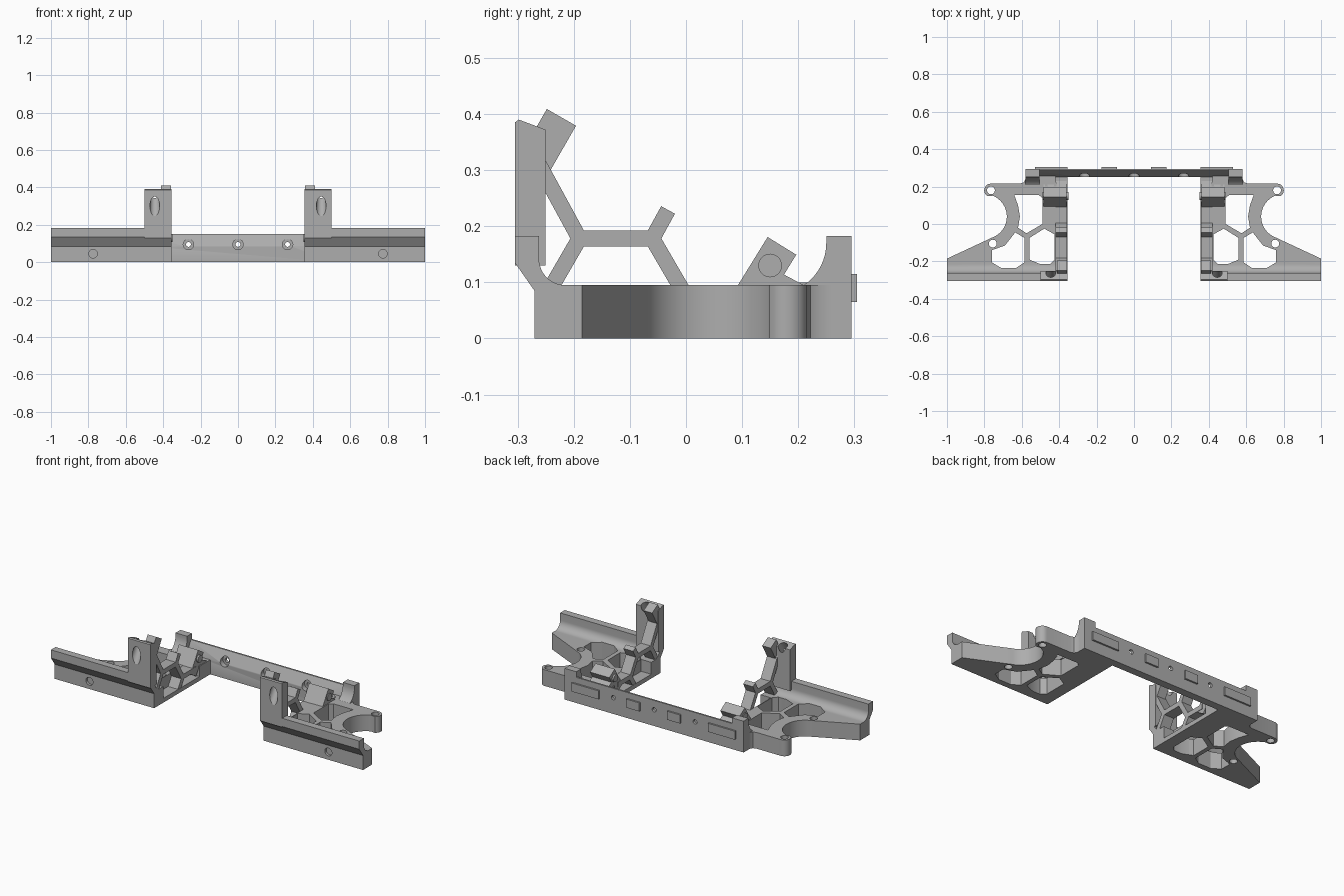
import bpy, bmesh, math
from mathutils import Vector

if "Cube" in bpy.data.objects:
    bpy.data.objects.remove(bpy.data.objects["Cube"])

grey = bpy.data.materials.new("plain grey")
grey.use_nodes = True
colour = (0.42, 0.42, 0.42, 1)
grey.diffuse_color = colour
grey.node_tree.nodes["Principled BSDF"].inputs["Base Color"].default_value = colour


def arc(cx, cy, r, a0, a1, n=12):
    angles = [math.radians(a0 + (a1 - a0) * i / n) for i in range(n + 1)]
    return [(cx + r * math.cos(a), cy + r * math.sin(a)) for a in angles]


def add_object(name, bm):
    bmesh.ops.recalc_face_normals(bm, faces=bm.faces)
    mesh = bpy.data.meshes.new(name)
    bm.to_mesh(mesh)
    bm.free()
    mesh.materials.append(grey)
    obj = bpy.data.objects.new(name, mesh)
    bpy.context.collection.objects.link(obj)
    return obj


def prism(name, pts, axis, a, b):
    """Extrude a profile: (y, z) points along x, or (x, y) points along z."""
    bm = bmesh.new()
    place = (lambda p: (a, *p)) if axis == "x" else (lambda p: (*p, a))
    face = bm.faces.new([bm.verts.new(place(p)) for p in pts])
    moved = bmesh.ops.extrude_face_region(bm, geom=[face])["geom"]
    step = Vector((b - a, 0, 0)) if axis == "x" else Vector((0, 0, b - a))
    bmesh.ops.translate(bm, vec=step, verts=[v for v in moved if isinstance(v, bmesh.types.BMVert)])
    return add_object(name, bm)


def rod(name, p, q, r, sides=24):
    p, q = Vector(p), Vector(q)
    bm = bmesh.new()
    bmesh.ops.create_cone(bm, cap_ends=True, segments=sides, radius1=r, radius2=r, depth=(q - p).length)
    bm.transform((q - p).to_track_quat("Z", "Y").to_matrix().to_4x4())
    bmesh.ops.translate(bm, vec=(p + q) / 2, verts=bm.verts)
    return add_object(name, bm)


def strut(name, p, q, width, x0=0.357, x1=0.42):
    """Flat bar between two (y, z) points."""
    p, q = Vector(p), Vector(q)
    side = (q - p).orthogonal().normalized() * width / 2
    return prism(name, [tuple(p + side), tuple(q + side), tuple(q - side), tuple(p - side)], "x", x0, x1)


def box(name, x0, x1, y0, y1, z0, z1):
    return prism(name, [(x0, y0), (x1, y0), (x1, y1), (x0, y1)], "z", z0, z1)


def finish(obj, cutters=(), mirror=True):
    """Cut, mirror to the other side, then bake and shade."""
    for cutter in cutters:
        cutter.hide_render = True
        mod = obj.modifiers.new("cut", "BOOLEAN")
        mod.operation, mod.solver, mod.object = "DIFFERENCE", "EXACT", cutter
    if mirror:
        obj.modifiers.new("mirror", "MIRROR").use_mirror_merge = False
    bpy.context.view_layer.update()
    deps = bpy.context.evaluated_depsgraph_get()
    mesh = bpy.data.meshes.new_from_object(obj.evaluated_get(deps))
    obj.modifiers.clear()
    obj.data = mesh
    bpy.ops.object.select_all(action="DESELECT")
    obj.select_set(True)
    bpy.context.view_layer.objects.active = obj
    bpy.ops.object.shade_smooth_by_angle(angle=math.radians(30))


# Cutters for the floor openings and screw holes
openings = [
    prism("opening_cutter", pts, "z", -0.1, 0.3) for pts in (
        [(0.49, 0.14), (0.51, 0.155), (0.64, 0.155), (0.62, 0.1), (0.61, 0.04), (0.62, -0.02), (0.575, -0.05), (0.49, 0)],
        [(0.56, -0.075), (0.48, -0.025), (0.425, -0.055), (0.425, -0.19), (0.45, -0.215), (0.5, -0.215), (0.56, -0.19)],
        [(0.585, -0.075), (0.635, -0.045), (0.69, -0.115), (0.76, -0.14), (0.76, -0.205), (0.71, -0.235),
         (0.63, -0.235), (0.585, -0.205)],
    )]
ear_holes = [rod("ear_hole_cutter", (x, y, -0.1), (x, y, 0.2), 0.021) for x, y in ((0.755, -0.105), (0.765, 0.18))]
front_hole = rod("front_hole_cutter", (0.775, -0.3, 0.045), (0.775, -0.255, 0.045), 0.023)
slot = rod("slot_cutter", (0.445, -0.365, 0.195), (0.445, -0.215, 0.455), 0.026)
corner_hole = rod("corner_hole_cutter", (0.445, 0.21, 0.03), (0.445, 0.21, 0.2), 0.018)

# Floor plate with the round bite and the two screw ears
outline = ([(0.42, -0.2), (1, -0.2), (1, -0.185), (0.785, -0.085)]
           + arc(0.8, 0.04, 0.12, 252, 112, 24)
           + arc(0.765, 0.18, 0.036, -60, 90, 10)
           + [(0.61, 0.216), (0.59, 0.222), (0.58, 0.24), (0.58, 0.26), (0.42, 0.26)])
plate = prism("floor_plate", outline, "z", 0, 0.095)
finish(plate, openings + ear_holes)

# Front wall with undercut face and inner fillet
wall = prism("front_wall", [(-0.27, 0), (-0.27, 0.085), (-0.305, 0.135), (-0.305, 0.183), (-0.262, 0.183)]
             + arc(-0.215, 0.142, 0.047, 180, 270) + [(-0.185, 0.095), (-0.185, 0)], "x", 0.355, 1)
finish(wall, openings[1:] + [front_hole])

# Upright tower with its angled screw slot
tower = prism("tower", [(-0.305, 0.13), (-0.305, 0.385), (-0.298, 0.39), (-0.25, 0.372), (-0.25, 0.13)], "x", 0.355, 0.5)
finish(tower, [slot])
clip = strut("tower_clip", (-0.268, 0.314), (-0.222, 0.394), 0.06, 0.357, 0.412)
finish(clip)

# Honeycomb side web
nodes = [
    ((-0.262, 0.31), (-0.19, 0.178)), ((-0.19, 0.178), (-0.06, 0.178)),
    ((-0.19, 0.178), (-0.245, 0.083)), ((-0.06, 0.178), (-0.032, 0.229)),
    ((-0.06, 0.178), (0, 0.075)), ((0, 0.075), (-0.04, 0.01)), ((0, 0.08), (0.12, 0.08)),
]
for p, q in nodes:
    finish(strut("web_strut", p, q, 0.028))
finish(box("web_rail", 0.355, 0.42, -0.2, 0.255, 0, 0.025))

# Tilted rear block with pin, and the rear corner screw seat
finish(strut("tilted_block", (0.1, 0.05), (0.171, 0.165), 0.06, 0.36, 0.485))
finish(rod("block_pin", (0.35, 0.15, 0.13), (0.49, 0.15, 0.13), 0.021))
finish(strut("block_brace", (0.15, 0.11), (0.225, 0.07), 0.03, 0.36, 0.485))
finish(box("rear_corner", 0.355, 0.5, 0.15, 0.255, 0, 0.085), [corner_hole])
finish(rod("screw_seat", (0.445, 0.21, 0.05), (0.445, 0.21, 0.1), 0.032), [corner_hole])

# Rear crossbar with sloped inner face and counterbored holes
bores = []
for x in (-0.265, 0, 0.265):
    bores.append(rod("bore_cutter", (x, 0.2, 0.095), (x, 0.278, 0.095), 0.028))
    bores.append(rod("bore_cutter", (x, 0.2, 0.095), (x, 0.4, 0.095), 0.013))
bar = prism("rear_crossbar", [(0.25, 0), (0.25, 0.085), (0.285, 0.15), (0.295, 0.15), (0.295, 0)], "x", -0.51, 0.51)
finish(bar, bores, mirror=False)
end = prism("crossbar_end", [(0.205, 0), (0.205, 0.09)] + arc(0.16, 0.17, 0.09, -60, 0)
            + [(0.25, 0.183), (0.295, 0.183), (0.295, 0)], "x", 0.505, 0.58)
finish(end)

# Raised pads on the rear face
for x0, x1 in ((0.355, 0.53), (0.09, 0.175)):
    finish(box("rear_pad", x0, x1, 0.285, 0.305, 0.065, 0.115))

# Remove the cutters
for cutter in openings + ear_holes + bores + [front_hole, slot, corner_hole]:
    bpy.data.objects.remove(cutter)
